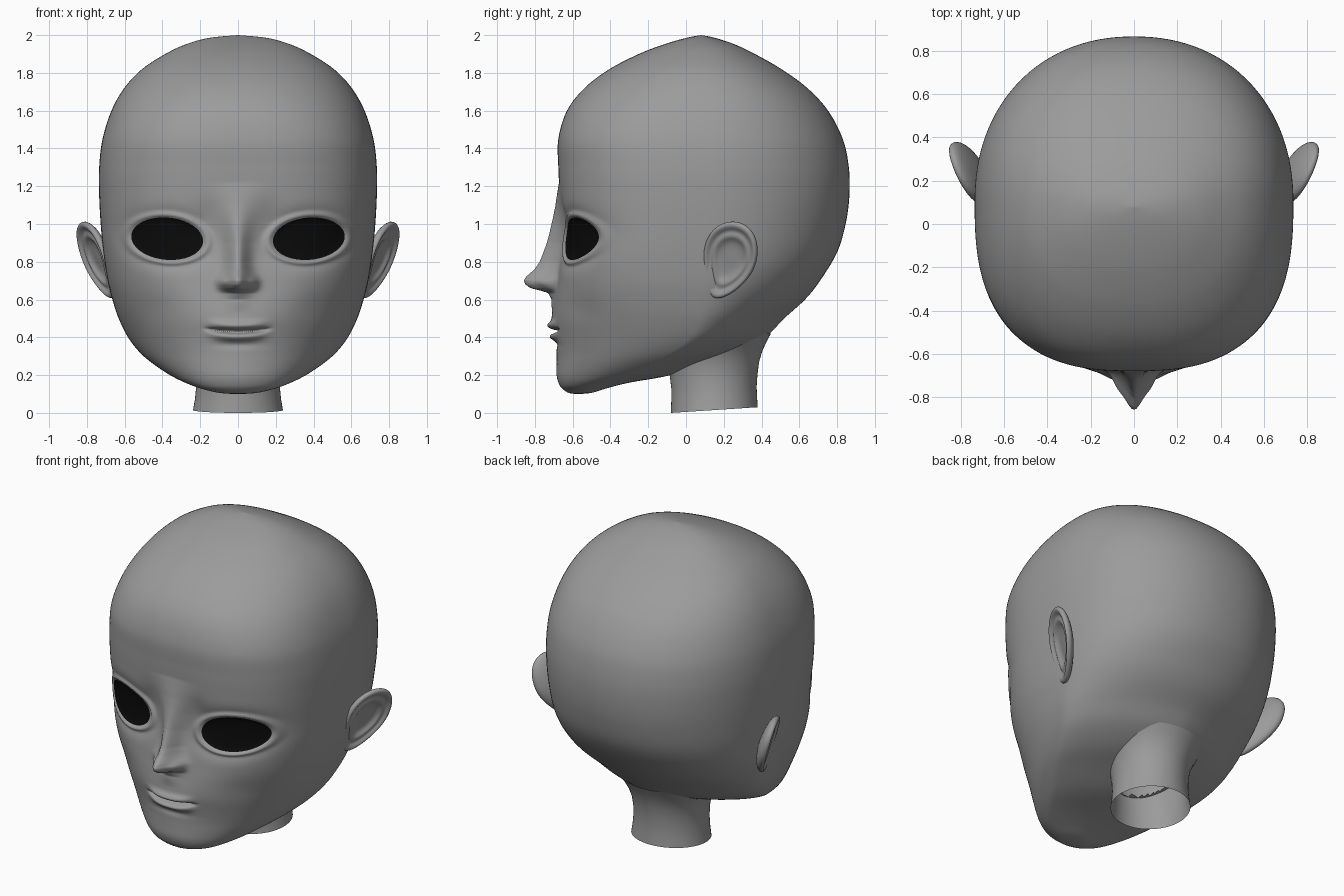
import bpy, bmesh, math
from mathutils import Vector

if "Cube" in bpy.data.objects:
    bpy.data.objects.remove(bpy.data.objects["Cube"])


def material(name, rgb):
    m = bpy.data.materials.new(name)
    m.diffuse_color = (*rgb, 1)
    m.use_nodes = True
    m.node_tree.nodes["Principled BSDF"].inputs["Base Color"].default_value = m.diffuse_color
    return m


GREY = material("matte grey", (0.33, 0.33, 0.33))
BLACK = material("eye black", (0.003, 0.003, 0.003))


def step(a, b, x):
    t = min(1, max(0, (x - a) / (b - a)))
    return t * t * (3 - 2 * t)


def bump(x, s):
    return math.exp(-(x / s) ** 2)


def keyed(keys, x):
    """Smoothly eased value through (position, value) keys."""
    if x <= keys[0][0]:
        return keys[0][1]
    for (a, p), (b, q) in zip(keys, keys[1:]):
        if x <= b:
            return p + (q - p) * (x - a) / (b - a)
    return keys[-1][1]


# Head sections: height, front y, back y, half width, y of widest point
SECTIONS = [
    (.100, -.58, -.57, .01, -.575), (.106, -.622, -.50, .10, -.56),
    (.130, -.657, -.42, .20, -.52), (.16, -.675, -.30, .28, -.44),
    (.20, -.685, -.08, .36, -.32), (.26, -.685, .10, .45, -.18),
    (.32, -.685, .28, .52, -.06), (.40, -.69, .42, .582, .04),
    (.50, -.697, .52, .632, .09), (.60, -.693, .63, .665, .10),
    (.70, -.68, .71, .69, .10), (.85, -.662, .80, .713, .10),
    (1.0, -.657, .845, .727, .10), (1.15, -.668, .865, .735, .10),
    (1.3, -.676, .862, .735, .10), (1.45, -.676, .83, .717, .10),
    (1.6, -.63, .752, .67, .10), (1.72, -.537, .642, .602, .10),
    (1.82, -.405, .505, .508, .09), (1.9, -.25, .365, .385, .08),
    (1.95, -.12, .26, .28, .08), (1.985, .0, .155, .155, .08),
    (2.0, .079, .081, .002, .08)]


def section(i, t):
    """Catmull-Rom blend between section i and i + 1."""
    last = len(SECTIONS) - 1
    p = [SECTIONS[min(last, max(0, i + k))] for k in (-1, 0, 1, 2)]
    return [b + .5 * t * (c - a + t * (2 * a - 5 * b + 4 * c - d + t * (3 * (b - c) + d - a)))
            for a, b, c, d in zip(*p)]


def roundness(z):
    front = 2.05 + .6 * step(.25, .9, z) - .45 * step(1.4, 1.9, z)
    back = 1.5 + .65 * step(.3, .8, z)
    return front, back


EYE_X, EYE_Z, EYE_W, EYE_H, TILT = .375, .922, .19, .112, .012
NOSE = [(.60, .015), (.635, .04), (.648, .085), (.66, .135), (.68, .168), (.70, .178),
        (.72, .17), (.76, .13), (.80, .108), (.90, .078), (1.0, .055), (1.1, .027), (1.22, 0)]
NOSE_WIDTH = [(.6, .06), (.7, .068), (.8, .055), (.9, .058), (1.0, .07), (1.2, .12)]


def features(x, z):
    """Forward relief of the face: nose, eye sockets, lips and cheeks."""
    x = abs(x)
    d = 0
    if z > .52:
        amount = keyed(NOSE, z) * step(.52, .6, z)
        d += amount * bump(x, keyed(NOSE_WIDTH, z))
    d += .035 * bump(x - .078, .03) * bump(z - .69, .032)
    # eye socket hollow with a raised lid rim
    u = (x - EYE_X) / EYE_W
    r = math.hypot(u, (z - EYE_Z - TILT * u) / EYE_H)
    d += -.034 * math.exp(-(r / 1.3) ** 4) + .02 * bump(r - 1.13, .12)
    d -= .012 * bump(x - .17, .07) * bump(z - 1.03, .09)
    # lips
    zl = z - .012 * (x / .155) ** 2
    wide = math.exp(-(x / .135) ** 4)
    d += .014 * bump(x, .2) * bump(z - .49, .09)
    d += wide * (.026 * bump(zl - .462, .022) + .026 * bump(zl - .402, .02))
    d -= .045 * bump(zl - .431, .009) * math.exp(-(x / .15) ** 6)
    d -= .008 * bump(x, .12) * bump(z - .36, .02)
    d -= .012 * bump(x - .42, .12) * bump(z - .55, .1)
    return d


def face_y(x, z):
    """Front surface y at a given x and z."""
    i = max(k for k in range(len(SECTIONS) - 1) if SECTIONS[k][0] <= z)
    lo, hi = 0, 1
    for _ in range(20):
        mid = (lo + hi) / 2
        lo, hi = (mid, hi) if section(i, mid)[0] < z else (lo, mid)
    _, f, _, w, c = section(i, lo)
    n = roundness(z)[0]
    return c + (f - c) * (1 - abs(x / w) ** n) ** (1 / n) - features(x, z)


def skin(name, rings, mat, cap_start=False, cap_end=False, hole=None, toward=None):
    """Join closed rings of points into one smooth surface."""
    bm = bmesh.new()
    loops = [[bm.verts.new(p) for p in ring] for ring in rings]
    n = len(loops[0])
    for a, b in zip(loops, loops[1:]):
        for k in range(n):
            bm.faces.new((a[k], a[(k + 1) % n], b[(k + 1) % n], b[k]))
    if cap_start:
        bm.faces.new(loops[0][::-1])
    if cap_end:
        bm.faces.new(loops[-1])
    bmesh.ops.recalc_face_normals(bm, faces=bm.faces[:])
    bm.normal_update()
    if toward and sum(f.normal.dot(toward) for f in bm.faces) < 0:
        bmesh.ops.reverse_faces(bm, faces=bm.faces[:])
    if hole:
        bmesh.ops.delete(bm, geom=[v for v in bm.verts if hole(v.co)], context='VERTS')
    for f in bm.faces:
        f.smooth = True
    me = bpy.data.meshes.new(name)
    bm.to_mesh(me)
    bm.free()
    me.materials.append(mat)
    ob = bpy.data.objects.new(name, me)
    bpy.context.collection.objects.link(ob)
    return ob


# Head: columns are denser across the face than around the back
angles = []
for k in range(141):
    u = k / 70 - 1
    angles.append(math.pi / 2 * (.6 * u + .4 * u ** 3))
angles += [math.pi / 2 + math.pi * k / 60 for k in range(1, 60)]

rows = []
for i in range(len(SECTIONS) - 1):
    z0, z1 = SECTIONS[i][0], SECTIONS[i + 1][0]
    fine = .006 if .3 < z0 < .75 else .01
    count = max(5, round((z1 - z0) / fine))
    rows += [section(i, k / count) for k in range(count)]
rows.append(SECTIONS[-1])

head_rings = []
for z, f, b, w, c in rows:
    nf, nb = roundness(z)
    ring = []
    for k, a in enumerate(angles):
        front = k <= 140
        n, depth = (nf, c - f) if front else (nb, b - c)
        s, co = math.sin(a), math.cos(a)
        r = (abs(s / w) ** n + abs(co / max(depth, .001)) ** n) ** (-1 / n)
        x, y = r * s, c - r * co
        if front:
            y -= features(x, z) * step(0, .25, co)
        ring.append((x, y, z))
    head_rings.append(ring)


def inside_neck(p):
    return p.z < .42 and math.hypot(p.x / .2, (p.y - .15) / .2) < 1


skin("head", head_rings, GREY, True, True, hole=inside_neck)

# Neck: open tube with a slanted rim, flaring into the skull
neck_rings = []
for z, cy, rx, ry in [(.0, .15, .238, .23), (.06, .149, .228, .227), (.13, .148, .222, .226),
                      (.2, .146, .222, .232), (.27, .145, .232, .242), (.33, .15, .255, .255),
                      (.38, .16, .285, .268), (.42, .17, .315, .28)]:
    ring = []
    for k in range(64):
        a = math.tau * k / 64
        x, y = rx * math.cos(a), cy + ry * math.sin(a)
        ring.append((x, y, z + .03 * (y + .08) / .46 * (1 - step(0, .2, z))))
    neck_rings.append(ring)
skin("neck", neck_rings, GREY)

# Ear relief from the bowl out over the rim and round to the back: radius, height
EAR = [(.06, -.012), (.3, -.014), (.48, -.01), (.58, .006), (.66, .008), (.75, -.002),
       (.84, .014), (.93, .02), (.99, .01), (1, -.006), (.92, -.024), (.65, -.045), (.1, -.06)]
U = Vector((.40, .92, 0))
V = Vector((.30, .05, .95))
N = U.cross(V).normalized()

for side, label in ((1, "right"), (-1, "left")):
    # Eye: dark almond plate resting in the socket
    eye_rings = []
    for r in (.04, .2, .4, .6, .8, .9, 1):
        ring = []
        for k in range(64):
            a = math.tau * k / 64
            u = r * math.cos(a)
            x = EYE_X + EYE_W * u
            z = EYE_Z + TILT * u + EYE_H * r * math.sin(a)
            ring.append((side * x, face_y(x, z) - .006, z))
        eye_rings.append(ring)
    skin(label + "_eye", eye_rings, BLACK, True, toward=Vector((0, -1, 0)))

    # Ear: egg outline leaning back and outward, lobe swept forward
    ear_rings = []
    for r, h in EAR:
        ring = []
        for k in range(48):
            a = math.tau * k / 48
            v = math.sin(a)
            u = .152 * math.cos(a) * (1 + .18 * v)
            if v < 0:
                u -= .06 * v * v
            p = Vector((.752, .235, .81)) + U * (u * r) + V * (.215 * v * r) + N * h
            ring.append((side * p.x, p.y, p.z))
        ear_rings.append(ring)
    ear = skin(label + "_ear", ear_rings, GREY, True, True)
    ear.modifiers.new("smooth", 'SUBSURF').levels = 1
